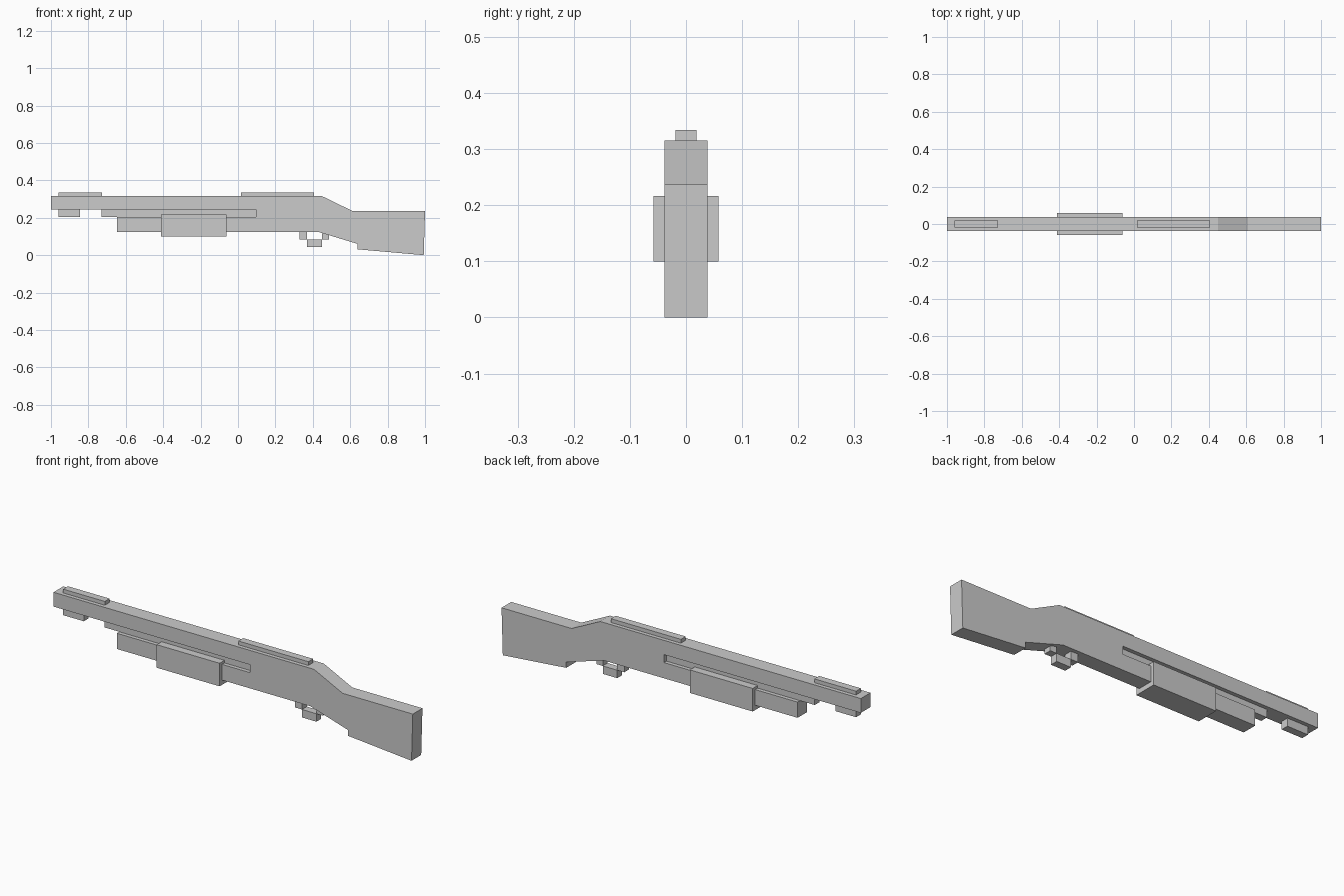
import bpy, bmesh

if "Cube" in bpy.data.objects:
    bpy.data.objects.remove(bpy.data.objects["Cube"])


def extrude_profile(name, points, half):
    """Extrude an x-z outline symmetrically along y."""
    bm = bmesh.new()
    face = bm.faces.new([bm.verts.new((x, -half, z)) for x, z in points])
    ext = bmesh.ops.extrude_face_region(bm, geom=[face])
    moved = [g for g in ext["geom"] if isinstance(g, bmesh.types.BMVert)]
    bmesh.ops.translate(bm, verts=moved, vec=(0, 2 * half, 0))
    bmesh.ops.recalc_face_normals(bm, faces=bm.faces)
    mesh = bpy.data.meshes.new(name)
    bm.to_mesh(mesh)
    bm.free()
    obj = bpy.data.objects.new(name, mesh)
    bpy.context.collection.objects.link(obj)
    return obj


def block(name, x0, x1, z0, z1, half):
    return extrude_profile(name, [(x0, z0), (x1, z0), (x1, z1), (x0, z1)], half)


BODY, THIN, GRIP = 0.0385, 0.019, 0.058

# Barrel, receiver, magazine tube and stock in one outline, with the slot between barrel and tube
extrude_profile("body", [
    (-1.0, 0.315), (-1.0, 0.243), (0.095, 0.243), (0.095, 0.203),
    (-0.648, 0.203), (-0.648, 0.124), (0.43, 0.124), (0.64, 0.06),
    (0.64, 0.031), (0.993, 0.0), (1.0, 0.237), (0.61, 0.237), (0.45, 0.315),
], BODY)

# Narrow filler in the slot
block("barrel_spacer", -0.73, 0.095, 0.203, 0.243, THIN)

# Sliding fore grip
block("fore_grip", -0.412, -0.062, 0.1, 0.216, GRIP)

# Rails on top and the lug under the muzzle
block("front_rail", -0.96, -0.728, 0.315, 0.334, THIN)
block("rear_rail", 0.015, 0.405, 0.315, 0.334, THIN)
block("muzzle_lug", -0.96, -0.845, 0.203, 0.243, THIN)

# Stepped trigger guard
block("guard_front", 0.33, 0.37, 0.084, 0.124, THIN)
block("guard_bottom", 0.37, 0.45, 0.044, 0.084, THIN)
block("guard_rear", 0.45, 0.486, 0.084, 0.117, THIN)
